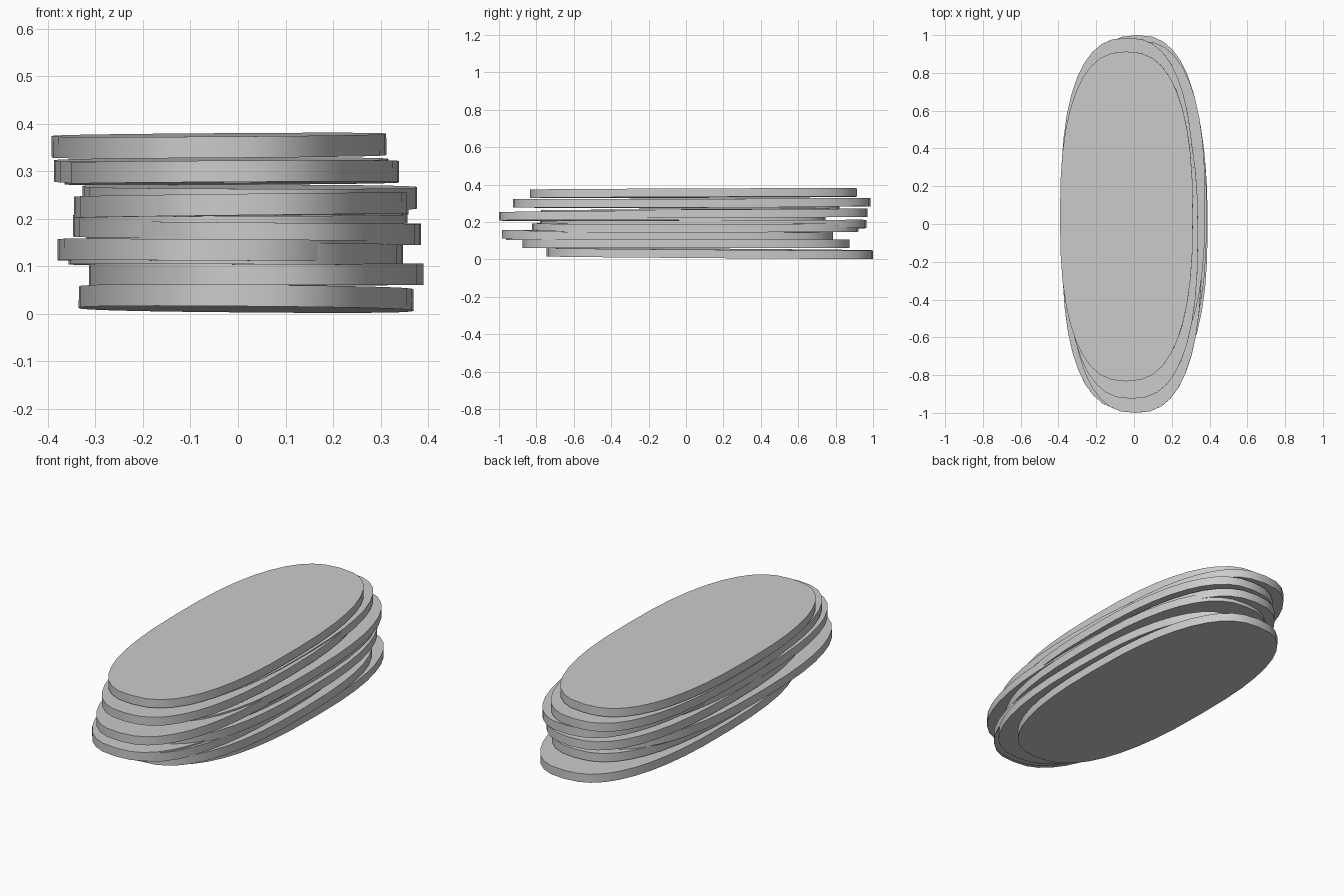
import bpy, bmesh, math

if "Cube" in bpy.data.objects:
    bpy.data.objects.remove(bpy.data.objects["Cube"])

HALF_W, HALF_L, THICK, SEGMENTS, POWER = 0.352, 0.873, 0.045, 40, 2.5


def oval_point(angle):
    c, s = math.cos(angle), math.sin(angle)
    x = math.copysign(abs(c) ** (2 / POWER), c) * HALF_W
    y = math.copysign(abs(s) ** (2 / POWER), s) * HALF_L
    return x, y


def slab(name, x, y, z, rise_x, rise_y):
    """Flat oval slab; rise_x and rise_y are the height gained across its size."""
    bm = bmesh.new()
    ring = [bm.verts.new((*oval_point(2 * math.pi * i / SEGMENTS), -THICK / 2))
            for i in range(SEGMENTS)]
    base = bm.faces.new(ring)
    top = bmesh.ops.extrude_face_region(bm, geom=[base])["geom"]
    bmesh.ops.translate(bm, vec=(0, 0, THICK),
                        verts=[g for g in top if isinstance(g, bmesh.types.BMVert)])
    bmesh.ops.recalc_face_normals(bm, faces=bm.faces)
    mesh = bpy.data.meshes.new(name)
    bm.to_mesh(mesh)
    bm.free()
    ob = bpy.data.objects.new(name, mesh)
    bpy.context.collection.objects.link(ob)
    ob.location = (x, y, z)
    ob.rotation_euler = (rise_y / (2 * HALF_L), -rise_x / (2 * HALF_W), 0)
    bpy.ops.object.select_all(action='DESELECT')
    ob.select_set(True)
    bpy.context.view_layer.objects.active = ob
    bpy.ops.object.shade_smooth_by_angle(angle=math.radians(30))


# loosely stacked slabs, bottom to top: centre x, y, z, rise across x, rise across y
STACK = [
    (0.017, 0.127, 0.032, -0.006, -0.013),
    (0.038, 0.000, 0.083, 0.000, -0.001),
    (-0.005, -0.088, 0.125, -0.003, -0.004),
    (-0.028, -0.112, 0.133, -0.004, -0.003),
    (0.033, 0.050, 0.170, -0.006, 0.001),
    (0.005, 0.092, 0.186, 0.002, 0.006),
    (0.007, -0.127, 0.228, 0.008, -0.004),
    (0.025, 0.097, 0.245, -0.002, 0.009),
    (-0.013, -0.052, 0.297, 0.004, -0.006),
    (-0.035, 0.113, 0.302, 0.003, 0.008),
    (-0.040, 0.040, 0.354, 0.005, 0.007),
]
for i, placing in enumerate(STACK):
    slab(f"oval_slab_{i + 1}", *placing)
